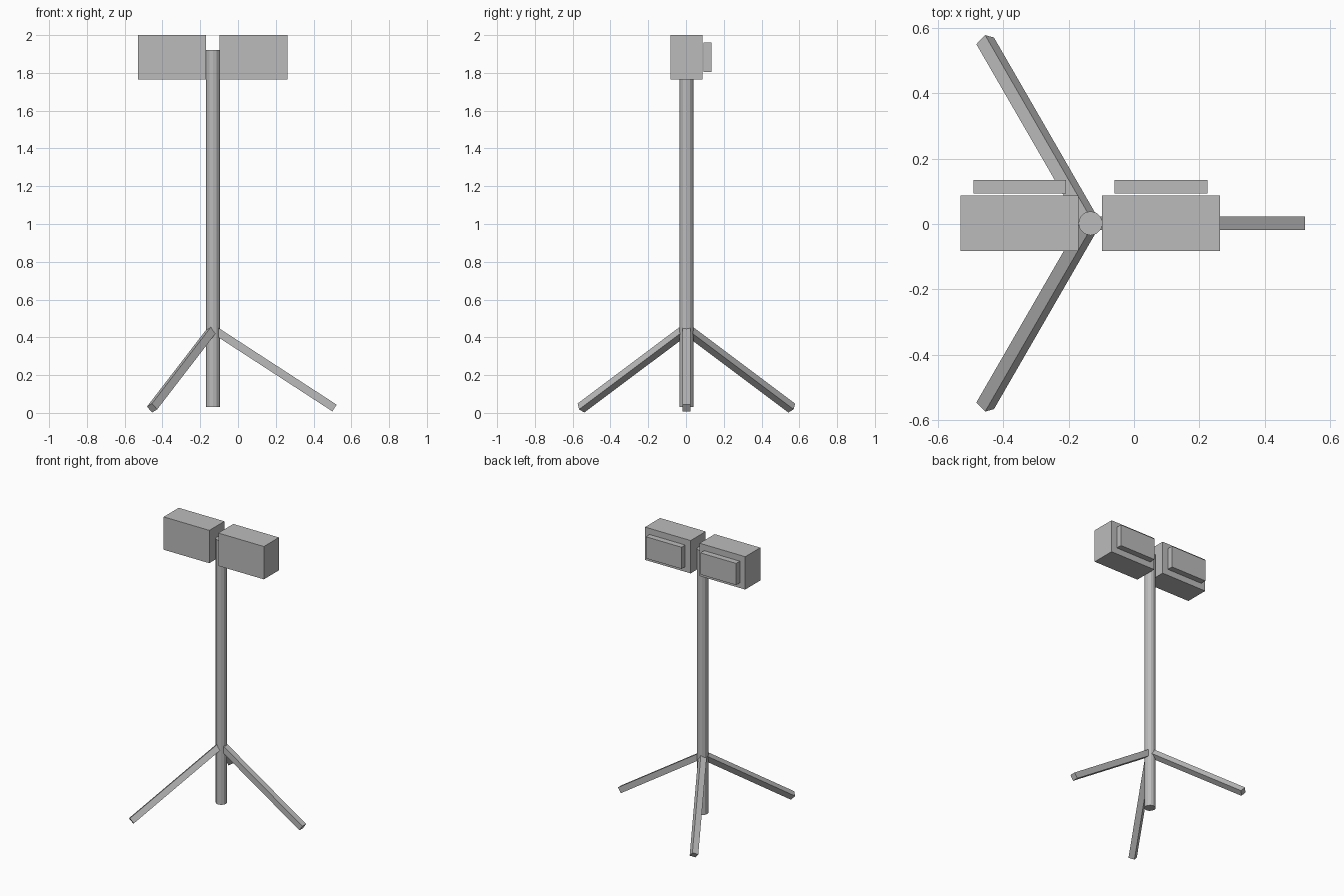
import bpy
from math import radians, sin, cos
from mathutils import Vector, Matrix

cube = bpy.data.objects.get("Cube")
if cube:
    bpy.data.objects.remove(cube, do_unlink=True)

grey = bpy.data.materials.new("plain_grey")
grey.use_nodes = True
colour = (0.5, 0.5, 0.5, 1)
grey.diffuse_color = colour
grey.node_tree.nodes["Principled BSDF"].inputs["Base Color"].default_value = colour

POLE_X, POLE_Y = -0.133, 0.002


def finish(name):
    obj = bpy.context.object
    obj.name = name
    obj.data.materials.append(grey)
    return obj


def box(name, low, high):
    low, high = Vector(low), Vector(high)
    bpy.ops.mesh.primitive_cube_add(size=1, location=(low + high) / 2)
    obj = finish(name)
    obj.scale = high - low
    return obj


def leg(name, heading, roll):
    # Square bar from the pole axis down to the ground, rolled about its length
    a, t = radians(heading), radians(33)
    start = Vector((POLE_X, POLE_Y, 0.444))
    length, width = 0.768, 0.042
    along = Vector((cos(a) * cos(t), sin(a) * cos(t), -sin(t)))
    side = Vector((-sin(a), cos(a), 0))
    up = along.cross(side)
    turn = Matrix((along, side, up)).transposed().to_4x4()
    bpy.ops.mesh.primitive_cube_add(size=1)
    obj = finish(name)
    obj.matrix_world = (Matrix.Translation(start + along * length / 2) @ turn
                        @ Matrix.Rotation(radians(roll), 4, 'X')
                        @ Matrix.Diagonal((length, width, width, 1)))


# Upright pole
bpy.ops.mesh.primitive_cylinder_add(vertices=12, radius=0.037, depth=1.89,
                                    location=(POLE_X, POLE_Y, 0.975))
finish("pole")

# Tripod legs
leg("left_leg", 0, 0)
leg("back_leg", 120, -28)
leg("front_leg", -120, 28)

# Two head boxes, each with a raised panel on the back
for side, x in (("right", -0.53), ("left", -0.098)):
    box(side + "_head", (x, -0.083, 1.765), (x + 0.361, 0.087, 2.0))
    box(side + "_back_panel", (x + 0.039, 0.093, 1.805), (x + 0.322, 0.135, 1.96))
